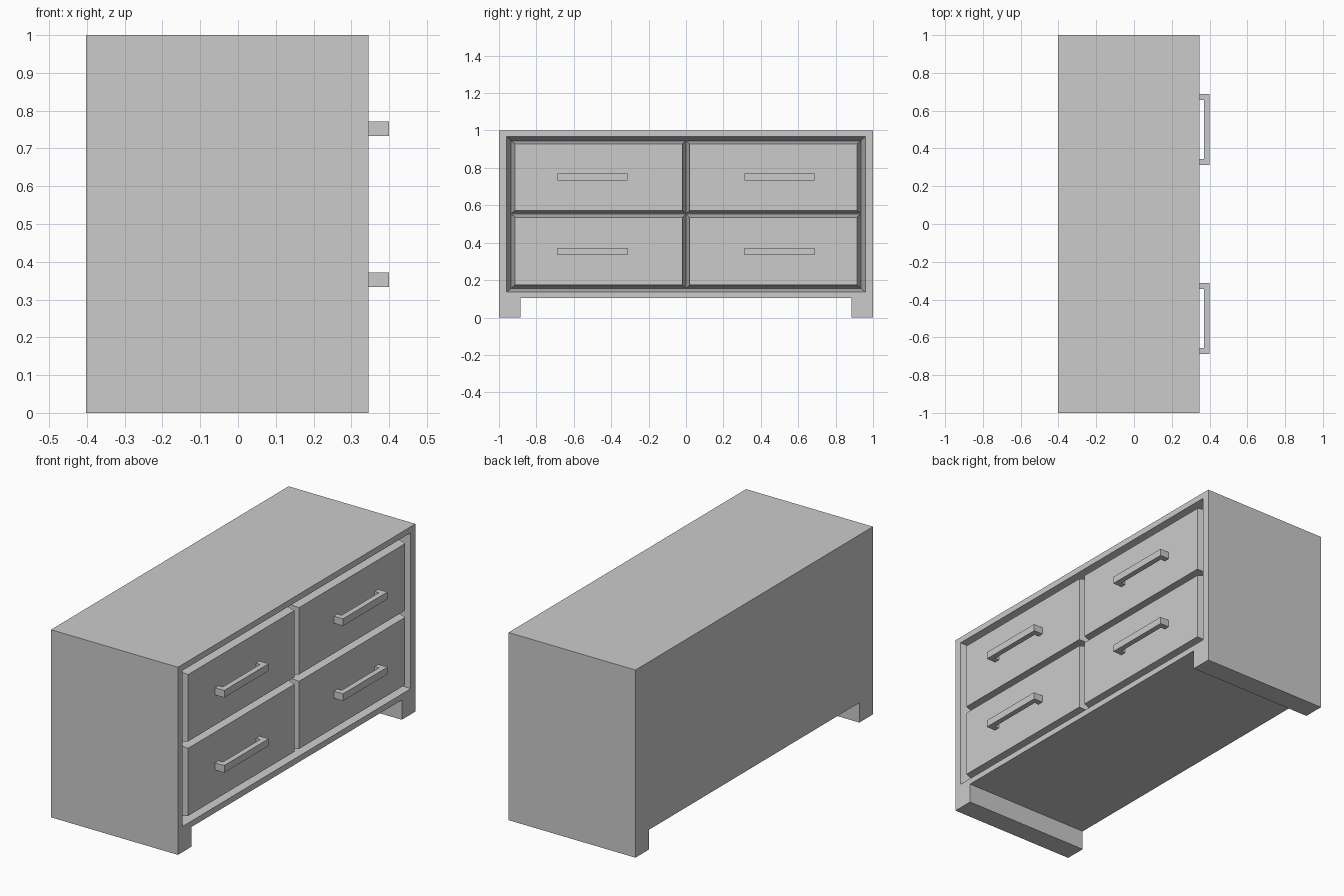
import bpy, bmesh
from mathutils import Vector

if "Cube" in bpy.data.objects:
    bpy.data.objects.remove(bpy.data.objects["Cube"])

BACK, FRONT, GROOVE = -0.402, 0.346, 0.1
FLOOR = FRONT - GROOVE


def finish(name, bm):
    bmesh.ops.recalc_face_normals(bm, faces=bm.faces)
    mesh = bpy.data.meshes.new(name)
    bm.to_mesh(mesh)
    bm.free()
    obj = bpy.data.objects.new(name, mesh)
    bpy.context.collection.objects.link(obj)
    return obj


def prism(name, outline, offset):
    """Extrude a closed 3D outline along an offset."""
    bm = bmesh.new()
    face = bm.faces.new([bm.verts.new(p) for p in outline])
    new = bmesh.ops.extrude_face_region(bm, geom=[face])["geom"]
    moved = [v for v in new if isinstance(v, bmesh.types.BMVert)]
    bmesh.ops.translate(bm, vec=Vector(offset), verts=moved)
    if not any(f is face for f in bm.faces) or len(bm.faces) == len(outline) + 1:
        bm.faces.new([v for v in bm.verts if v not in moved])
    return finish(name, bm)


def tapered_block(name, x0, rect0, x1, rect1):
    """Block between two y/z rectangles (y0, y1, z0, z1) at x0 and x1."""
    bm = bmesh.new()
    rings = []
    for x, (y0, y1, z0, z1) in ((x0, rect0), (x1, rect1)):
        rings.append([bm.verts.new((x, y, z))
                      for y, z in ((y0, z0), (y1, z0), (y1, z1), (y0, z1))])
    a, b = rings
    bm.faces.new(a)
    bm.faces.new(b)
    for i in range(4):
        j = (i + 1) % 4
        bm.faces.new((a[i], a[j], b[j], b[i]))
    return finish(name, bm)


# Cabinet case with side panels running down into feet
case_profile = [(-1, 0), (-0.885, 0), (-0.885, 0.105), (0.885, 0.105),
                (0.885, 0), (1, 0), (1, 1), (-1, 1)]
case = prism("cabinet_case", [(BACK, y, z) for y, z in case_profile],
             (FRONT - BACK, 0, 0))

# Tapered front opening, cut a little past the front plane
over = 0.02
grow = 0.025 * over / GROOVE
cutter = tapered_block("opening_cutter",
                       FLOOR, (-0.935, 0.935, 0.155, 0.945),
                       FRONT + over, (-0.96 - grow, 0.96 + grow, 0.138 - grow, 0.967 + grow))
cut = case.modifiers.new("opening", 'BOOLEAN')
cut.operation = 'DIFFERENCE'
cut.solver = 'EXACT'
cut.object = cutter
bpy.context.view_layer.objects.active = case
bpy.ops.object.modifier_apply(modifier=cut.name)
bpy.data.objects.remove(cutter)

# Drawers with bevelled fronts, and their bar handles
rows = (("lower", (0.155, 0.555), (0.175, 0.535), 0.352),
        ("upper", (0.555, 0.945), (0.572, 0.928), 0.752))
for row, back_z, front_z, handle_z in rows:
    for side, s in (("left", -1), ("right", 1)):
        back_y = sorted((0, s * 0.935))
        front_y = sorted((s * 0.02, s * 0.914))
        tapered_block(f"{row}_{side}_drawer", FLOOR - 0.001, (*back_y, *back_z),
                      FRONT, (*front_y, *front_z))
        c, h, t = s * 0.5, 0.187, 0.03
        bar = [(FRONT, c - h), (0.4, c - h), (0.4, c + h), (FRONT, c + h),
               (FRONT, c + h - t), (0.371, c + h - t),
               (0.371, c - h + t), (FRONT, c - h + t)]
        prism(f"{row}_{side}_handle", [(x, y, handle_z - 0.019) for x, y in bar],
              (0, 0, 0.038))
